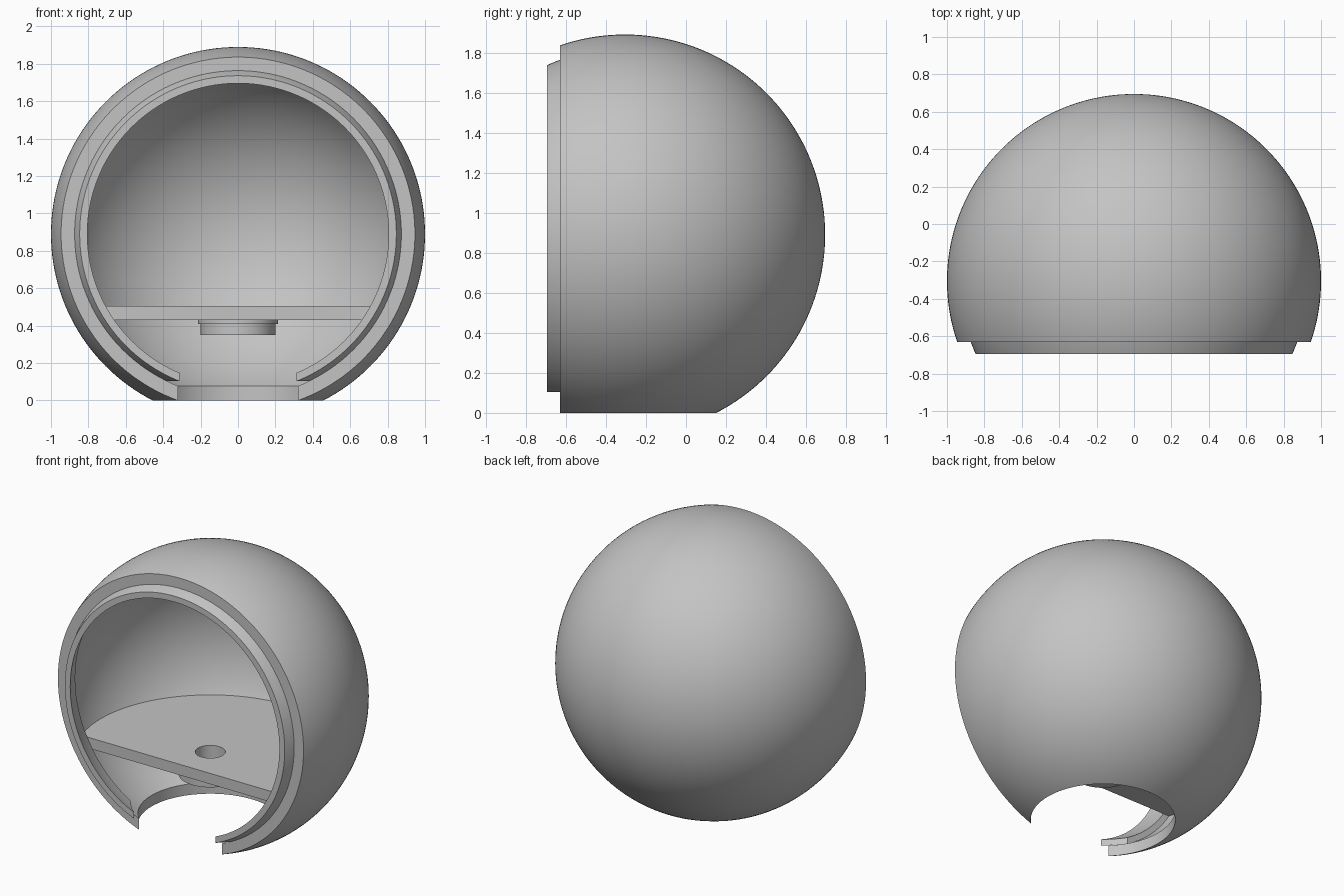
import bpy
from math import sin, cos, pi, sqrt, asin, radians

cube = bpy.data.objects.get("Cube")
if cube:
    bpy.data.objects.remove(cube, do_unlink=True)

CENTRE = (0, -0.305, 0.89)      # centre of the ball
OUTER, MID, INNER = 1.0, 0.932, 0.895
SHELL_FRONT, LIP_FRONT, LIP_BACK = -0.325, -0.39, -0.265

grey = bpy.data.materials.new("plain grey")
grey.use_nodes = True
colour = (0.55, 0.55, 0.55, 1)
grey.diffuse_color = colour
grey.node_tree.nodes["Principled BSDF"].inputs["Base Color"].default_value = colour


def lathe(name, profile, axis="Z", closed=True, steps=160):
    """Revolve (radius, height) points about an axis through the ball centre."""
    verts, faces, rings = [], [], []
    for r, h in profile:
        ring = []
        for i in range(1 if r < 1e-5 else steps):
            a = 2 * pi * i / steps
            x, y = r * cos(a), r * sin(a)
            ring.append(len(verts))
            verts.append((x, y, h) if axis == "Z" else (x, h, -y))
        rings.append(ring)
    pairs = list(zip(rings, rings[1:]))
    if closed:
        pairs.append((rings[-1], rings[0]))
    for a, b in pairs:
        if len(a) == len(b) == 1:
            continue
        for i in range(steps):
            j = (i + 1) % steps
            quad = [a[i % len(a)], a[j % len(a)], b[j % len(b)], b[i % len(b)]]
            faces.append(list(dict.fromkeys(quad)))
    mesh = bpy.data.meshes.new(name)
    mesh.from_pydata(verts, [], faces)
    mesh.materials.append(grey)
    obj = bpy.data.objects.new(name, mesh)
    obj.location = CENTRE
    bpy.context.collection.objects.link(obj)
    select(obj)
    bpy.ops.object.mode_set(mode="EDIT")
    bpy.ops.mesh.select_all(action="SELECT")
    bpy.ops.mesh.normals_make_consistent(inside=False)
    bpy.ops.object.mode_set(mode="OBJECT")
    return obj


def select(obj):
    bpy.ops.object.select_all(action="DESELECT")
    obj.select_set(True)
    bpy.context.view_layer.objects.active = obj


def arc(radius, start, end, steps):
    """Points of a circle between two heights along the axis."""
    a, b = asin(start / radius), asin(end / radius)
    angles = [a + (b - a) * i / steps for i in range(steps + 1)]
    return [(max(0, radius * cos(t)), radius * sin(t)) for t in angles]


def cut(obj, cutter):
    select(obj)
    mod = obj.modifiers.new("cut", "BOOLEAN")
    mod.operation = "DIFFERENCE"
    mod.solver = "EXACT"
    mod.object = cutter
    bpy.ops.object.modifier_apply(modifier=mod.name)
    bpy.data.objects.remove(cutter, do_unlink=True)


def floor_cutter(radius):
    cutter = lathe("floor_cutter", [(0, -1.3), (radius, -1.3), (radius, -0.5), (0, -0.5)],
                   closed=False)
    cutter.hide_render = True
    return cutter


# Outer ball shell, open at the front and around the floor
shell = lathe("outer_shell", arc(OUTER, SHELL_FRONT, OUTER, 64) + arc(MID, MID, SHELL_FRONT, 64), "Y")
cut(shell, floor_cutter(sqrt(OUTER ** 2 - CENTRE[2] ** 2)))

# Inner ring that stands proud of the front opening
lip = lathe("front_lip", arc(MID, LIP_FRONT, LIP_BACK, 6) + arc(INNER, LIP_BACK, LIP_FRONT, 6), "Y")
cut(lip, floor_cutter(0.5))

# Shelf with a straight front edge and a bored boss underneath
BORE = 0.095
shelf = lathe("shelf", [(BORE, -0.385)] + arc(MID, -0.385, -0.46, 4)
              + [(0.215, -0.46), (0.215, -0.48), (0.2, -0.48), (0.2, -0.54), (BORE, -0.54)])
bpy.ops.mesh.primitive_cube_add(size=2, location=(0, CENTRE[1] + LIP_BACK - 1, CENTRE[2]))
front_cutter = bpy.context.object
front_cutter.name = "front_cutter"
front_cutter.hide_render = True
cut(shelf, front_cutter)

for part in (shell, lip, shelf):
    select(part)
    bpy.ops.object.shade_smooth_by_angle(angle=radians(30))
